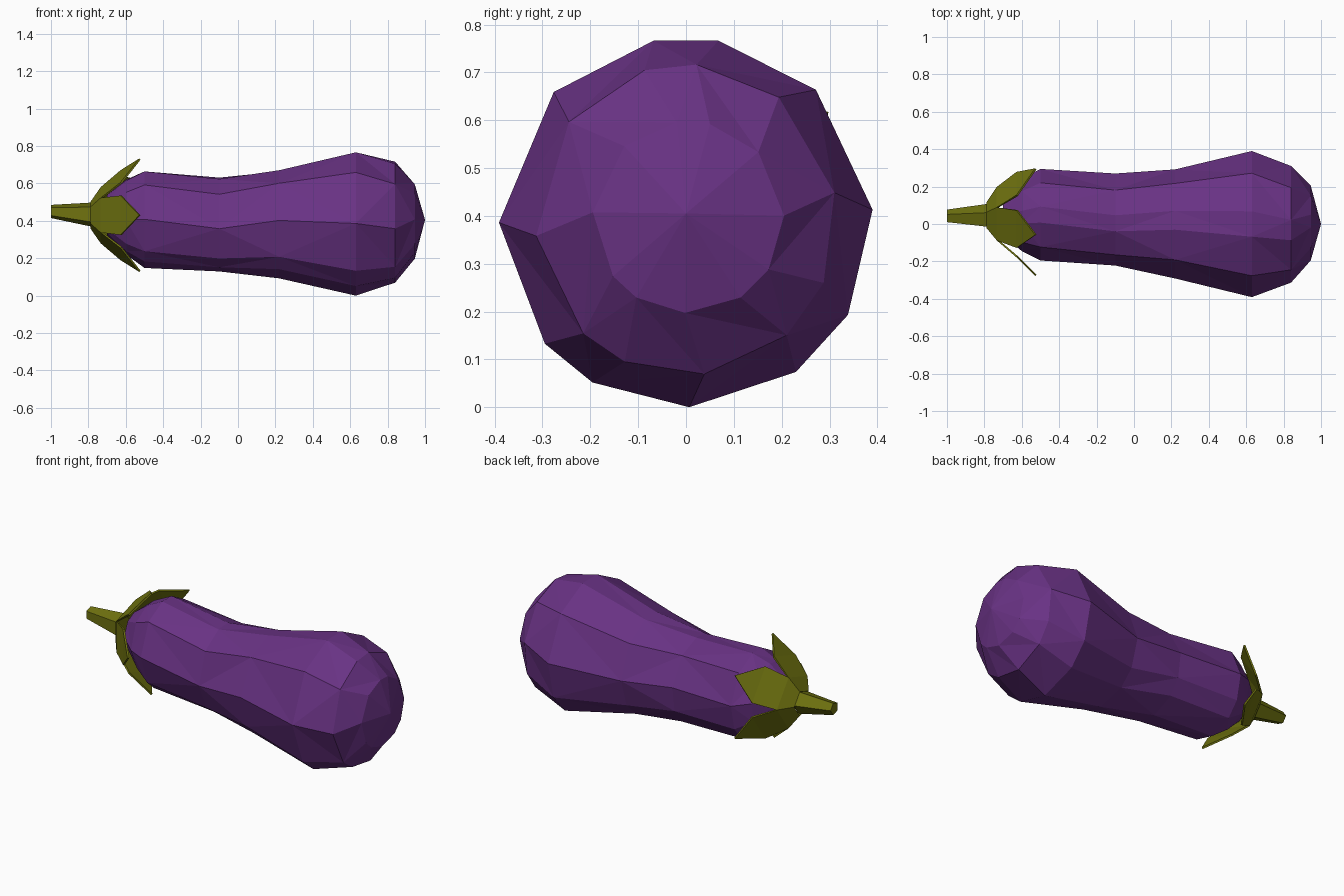
import bpy
from math import radians, cos, sin

if "Cube" in bpy.data.objects:
    bpy.data.objects.remove(bpy.data.objects["Cube"])


def material(name, rgb):
    m = bpy.data.materials.new(name)
    m.diffuse_color = (*rgb, 1)
    m.use_nodes = True
    m.node_tree.nodes["Principled BSDF"].inputs["Base Color"].default_value = m.diffuse_color
    return m


def make(name, verts, faces, mat):
    me = bpy.data.meshes.new(name)
    me.from_pydata(verts, [], faces)
    me.materials.append(mat)
    ob = bpy.data.objects.new(name, me)
    bpy.context.collection.objects.link(ob)
    return ob


def ring(x, cy, cz, ry, rz, angles, twist=0):
    return [(x, cy + ry * cos(radians(a + twist)), cz + rz * sin(radians(a + twist)))
            for a in angles]


def loft(rings):
    n = len(rings[0])
    verts = [v for r in rings for v in r]
    faces = [(k * n + i, k * n + (i + 1) % n, (k + 1) * n + (i + 1) % n, (k + 1) * n + i)
             for k in range(len(rings) - 1) for i in range(n)]
    return verts, faces


purple = material("aubergine_skin", (0.14, 0.032, 0.23))
olive = material("olive_green", (0.16, 0.17, 0.005))

# Body: irregular eleven-sided rings along x (x, cy, cz, ry, rz, twist)
A = [-89, -54, -30, 4, 46, 80, 100, 135, 180, 221, 240]
sections = [(-0.70, 0.045, 0.43, 0.11, 0.11, 0),
            (-0.60, 0.05, 0.42, 0.195, 0.20, 4),
            (-0.50, 0.05, 0.408, 0.245, 0.26, 0),
            (-0.10, 0.025, 0.38, 0.248, 0.252, 5),
            (0.22, 0.00, 0.382, 0.292, 0.29, -4),
            (0.63, 0.00, 0.386, 0.391, 0.386, 0),
            (0.84, 0.00, 0.392, 0.315, 0.325, 6),
            (0.945, 0.005, 0.397, 0.20, 0.20, -3)]
verts, faces = loft([ring(*s[:5], A, s[5]) for s in sections])
n, last = len(A), len(verts) - len(A)
verts.append((1.0, 0.0, 0.405))
faces += [(last + i, last + (i + 1) % n, len(verts) - 1) for i in range(n)]
faces.append(tuple(reversed(range(n))))
# split the side quads with alternating diagonals for the faceted look
split = []
for k, f in enumerate(faces):
    if len(f) == 4:
        a, b, c, d = f
        split += [(a, b, c), (a, c, d)] if k % 2 else [(a, b, d), (b, c, d)]
    else:
        split.append(f)
make("body", verts, split, purple)

# Stem: tapered five-sided stalk
CY, CZ = 0.04, 0.43
P = [72 * i for i in range(5)]
verts, faces = loft([ring(-1.0, CY, 0.45, 0.037, 0.037, P),
                     ring(-0.78, CY, CZ + 0.003, 0.068, 0.068, P)])
faces += [(4, 3, 2, 1, 0), (5, 6, 7, 8, 9)]
make("stem", verts, faces, olive)

# Calyx: five-sided collar with a pointed leaf on each side
verts, faces = loft([ring(-0.785, CY, CZ, 0.072, 0.072, P),
                     ring(-0.73, CY, CZ, 0.155, 0.155, P)])
for i in range(5):
    a = radians(72 * i + 36)
    s = len(verts)
    for x, r, w in ((-0.625, 0.215, -0.105), (-0.625, 0.215, 0.105), (-0.525, 0.315, 0)):
        verts.append((x, CY + r * cos(a) - w * sin(a), CZ + r * sin(a) + w * cos(a)))
    faces += [(5 + i, 5 + (i + 1) % 5, s + 1, s), (s, s + 1, s + 2)]
calyx = make("calyx", verts, faces, olive)
mod = calyx.modifiers.new("thickness", 'SOLIDIFY')
mod.thickness = 0.01
mod.offset = 0
